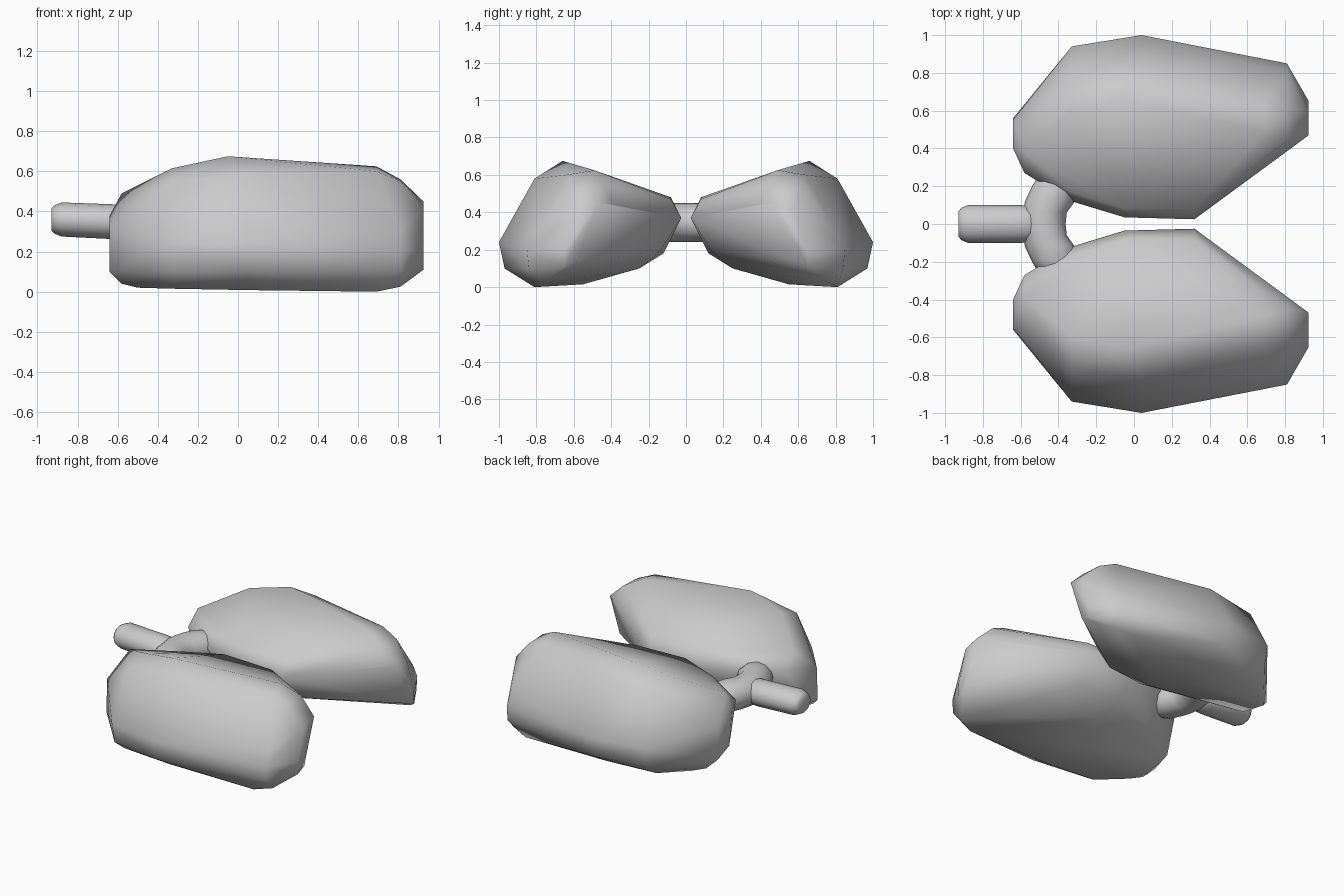
import bpy, bmesh, math

if "Cube" in bpy.data.objects:
    bpy.data.objects.remove(bpy.data.objects["Cube"])


def finish(bm, name):
    """Turn a bmesh into a smooth-shaded object."""
    bmesh.ops.recalc_face_normals(bm, faces=bm.faces)
    mesh = bpy.data.meshes.new(name)
    bm.to_mesh(mesh)
    bm.free()
    mesh.shade_smooth()
    obj = bpy.data.objects.new(name, mesh)
    bpy.context.collection.objects.link(obj)
    return obj


def loft(name, rings):
    """Skin a list of equal-length point rings and cap both ends."""
    bm = bmesh.new()
    loops = [[bm.verts.new(p) for p in ring] for ring in rings]
    n = len(loops[0])
    for a, b in zip(loops, loops[1:]):
        for i in range(n):
            j = (i + 1) % n
            bm.faces.new((a[i], a[j], b[j], b[i]))
    bm.faces.new(loops[0])
    bm.faces.new(loops[-1])
    return finish(bm, name)


def circle(n=12):
    return [(math.cos(2 * math.pi * i / n), math.sin(2 * math.pi * i / n)) for i in range(n)]


# Lung lobes: convex body around a few (y, z) corner points per station along x
stations = {
    -.64: [(.40, .38), (.55, .33), (.56, .10), (.43, .15)],
    -.58: [(.27, .40), (.38, .49), (.60, .04), (.40, .08)],
    -.50: [(.65, .02)],
    -.33: [(.12, .37), (.17, .46), (.60, .615), (.77, .55), (.94, .24), (.91, .10), (.80, .015), (.24, .15)],
    -.05: [(.035, .37), (.08, .48), (.66, .675)],
    .04: [(.81, .58), (1.0, .24), (.97, .10), (.82, .008), (.55, .015), (.25, .10), (.12, .18)],
    .32: [(.025, .37), (.08, .47), (.14, .19)],
    .69: [(.49, .625), (.64, .60), (.81, .0)],
    .81: [(.385, .44), (.45, .56), (.62, .55), (.80, .30), (.85, .20), (.84, .10), (.77, .025)],
    .925: [(.47, .45), (.58, .42), (.65, .20), (.65, .11), (.58, .14)],
}
bm = bmesh.new()
for x, corners in stations.items():
    for y, z in corners:
        bm.verts.new((x, y, z))
hull = bmesh.ops.convex_hull(bm, input=bm.verts)
loose = [v for v in bm.verts if not v.link_faces]
bmesh.ops.delete(bm, geom=loose, context='VERTS')
lobe = finish(bm, "lung_lobes")
mirror = lobe.modifiers.new("Mirror", 'MIRROR')
mirror.use_axis = (False, True, False)

# Windpipe: x, half width, half height, centre z
pipe = [(-.93, .065, .055, .36), (-.915, .085, .07, .36), (-.88, .10, .085, .36),
        (-.60, .10, .087, .348), (-.45, .09, .08, .345)]
loft("windpipe", [[(x, w * c, z + h * s) for c, s in circle()] for x, w, h, z in pipe])

# Bronchi: cross tube bending into both lobes (y, centre x, half width, half height)
half = [(0, -.48, .118, .104), (.06, -.472, .116, .104), (.12, -.445, .132, .104),
        (.20, -.42, .12, .10), (.28, -.40, .09, .07)]
path = [(-y, x, r, h) for y, x, r, h in reversed(half[1:])] + half
loft("bronchi", [[(x + r * c, y, .345 + h * s) for c, s in circle()] for y, x, r, h in path])
